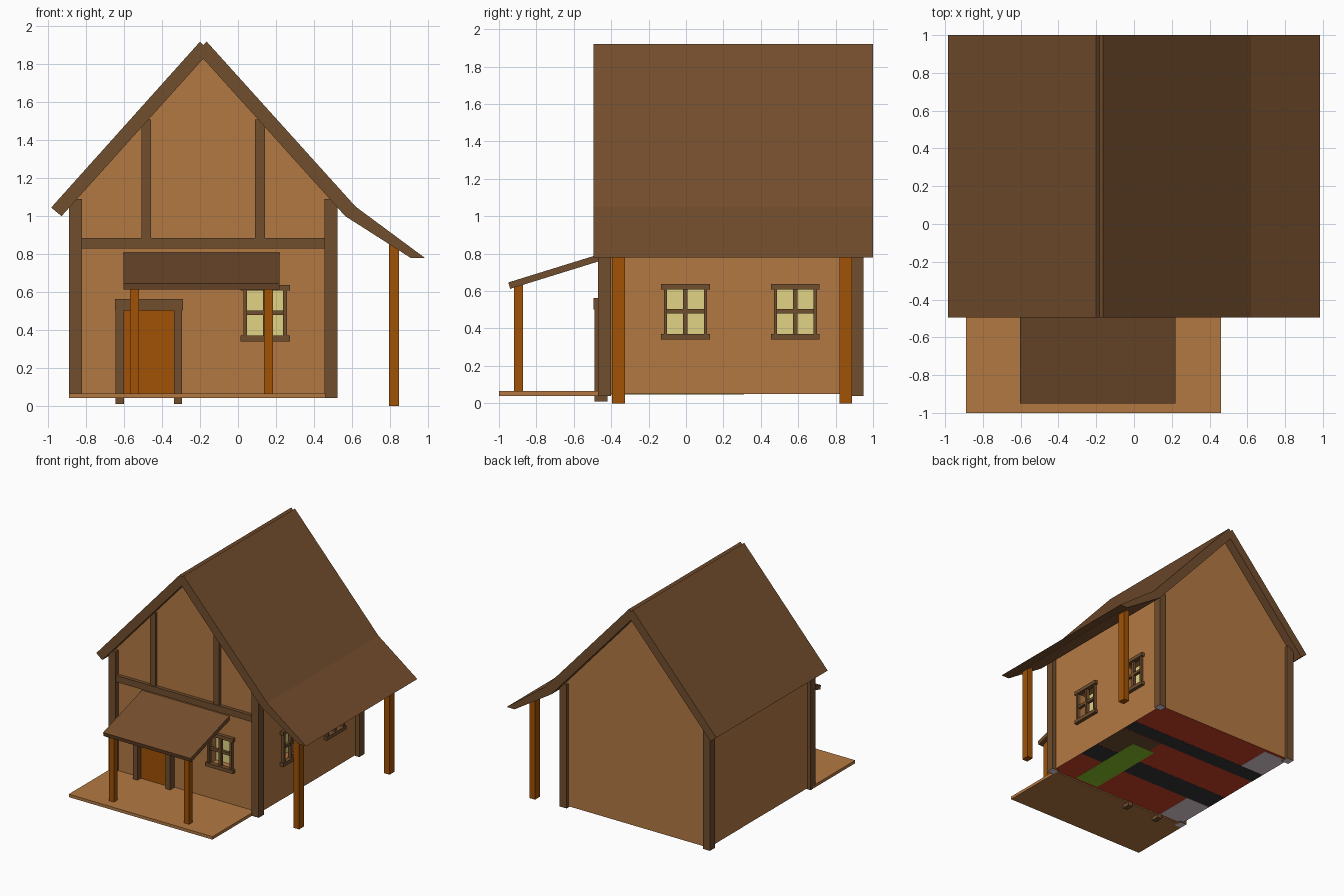
import bpy, bmesh, math

if "Cube" in bpy.data.objects:
    bpy.data.objects.remove(bpy.data.objects["Cube"])


def mat(name, r, g, b):
    lin = [((c / 255 + 0.055) / 1.055) ** 2.4 for c in (r, g, b)]
    m = bpy.data.materials.new(name)
    m.diffuse_color = (*lin, 1)
    m.use_nodes = True
    m.node_tree.nodes["Principled BSDF"].inputs["Base Color"].default_value = m.diffuse_color
    return m


WALL = mat("tan_wall", 180, 121, 67)
TRIM = mat("dark_timber", 113, 78, 45)
ROOF = mat("roof_brown", 117, 78, 46)
ORANGE = mat("orange_wood", 160, 82, 6)
PANE = mat("pale_yellow_glass", 226, 212, 134)
RED = mat("red_floor", 205, 66, 40)
BLACK = mat("black_floor", 52, 52, 52)
GREEN = mat("green_floor", 140, 195, 42)
GREY = mat("grey_floor", 228, 210, 220)


def prism(name, pts, a, b, m, axis="y", rule=None, m2=None):
    """Extrude a profile from a to b: (x, z) along y, or (y, z) along x."""
    def place(p, t):
        return (p[0], t, p[1]) if axis == "y" else (t, p[0], p[1])
    bm = bmesh.new()
    f = bm.faces.new([bm.verts.new(place(p, a)) for p in pts])
    ext = bmesh.ops.extrude_face_region(bm, geom=[f])
    for v in ext["geom"]:
        if isinstance(v, bmesh.types.BMVert):
            v.co[1 if axis == "y" else 0] = b
    bmesh.ops.recalc_face_normals(bm, faces=bm.faces)
    if rule:
        for f in bm.faces:
            f.material_index = int(rule(f.normal))
    me = bpy.data.meshes.new(name)
    bm.to_mesh(me)
    bm.free()
    me.materials.append(m)
    if m2:
        me.materials.append(m2)
    ob = bpy.data.objects.new(name, me)
    bpy.context.collection.objects.link(ob)
    return ob


def box(name, x0, x1, y0, y1, z0, z1, m, **kw):
    return prism(name, [(x0, z0), (x1, z0), (x1, z1), (x0, z1)], y0, y1, m, **kw)


def facing_down(n):
    return n.z < -0.9


# House body with a red underside
house = prism("house_walls", [(-0.86, 0.05), (0.49, 0.05), (0.49, 1.09), (-0.183, 1.84), (-0.86, 1.09)],
              -0.43, 0.925, WALL, rule=facing_down, m2=RED)

# Main roof: two pitches, notched ridge, shallower lean-to on the right
prism("main_roof", [(-0.985, 1.045), (-0.2, 1.92), (-0.183, 1.903), (-0.165, 1.92), (0.62, 1.05),
                    (0.985, 0.78), (0.91, 0.78), (0.565, 1.0), (-0.183, 1.83), (-0.93, 1.0)],
      -0.495, 1.0, ROOF, rule=lambda n: abs(n.y) > 0.9, m2=TRIM)

# Corner posts with pale feet
for sx, x in (("left", -0.89), ("right", 0.457)):
    for sy, y in (("front", -0.47), ("back", 0.88)):
        box(f"{sy}_{sx}_corner_post", x, x + 0.067, y, y + 0.07, 0.04, 1.09, TRIM,
            rule=facing_down, m2=GREY)

# Timber framing on the front gable
box("front_beam", -0.83, 0.46, -0.46, -0.42, 0.83, 0.885, TRIM)
for s, x in (("left", -0.51), ("right", 0.09)):
    box(f"{s}_gable_stud", x, x + 0.052, -0.455, -0.42, 0.88, 1.51, TRIM)

# Lean-to posts under the right eave
for s, y in (("front", -0.395), ("back", 0.82)):
    prism(f"{s}_eave_post", [(0.797, 0), (0.85, 0), (0.85, 0.84), (0.797, 0.88)],
          y, y + 0.068, ORANGE)

# Porch: deck, posts and sloping roof
box("porch_deck", -0.89, 0.46, -1.0, -0.43, 0.04, 0.065, WALL)
for s, x in (("left", -0.57), ("right", 0.137)):
    box(f"{s}_porch_post", x, x + 0.048, -0.92, -0.872, 0.06, 0.635, ORANGE)
prism("porch_roof", [(-0.94, 0.612), (-0.43, 0.77), (-0.43, 0.807), (-0.95, 0.646)],
      -0.603, 0.22, ROOF, axis="x", rule=lambda n: abs(n.x) > 0.9, m2=TRIM)

# Door and frame
box("door", -0.605, -0.33, -0.445, -0.42, 0.06, 0.51, ORANGE)
for s, x in (("left", -0.645), ("right", -0.337)):
    box(f"{s}_door_jamb", x, x + 0.043, -0.49, -0.42, 0.01, 0.51, TRIM)
box("door_lintel", -0.648, -0.29, -0.495, -0.42, 0.502, 0.563, TRIM)


def window(name, c, front, half):
    """Recessed window centred at c on the front wall or on the right wall."""
    def put(part, a, b, z0, z1, d0, d1, m):
        if front:
            return box(f"{name}_{part}", c + a, c + b, -0.43 - d1, -0.43 - d0, z0, z1, m)
        return box(f"{name}_{part}", 0.49 + d0, 0.49 + d1, c + a, c + b, z0, z1, m)

    # Opening cut into the wall
    cutter = put("cutter", -half - 0.005, half + 0.005, 0.36, 0.615, -0.08, 0.05, WALL)
    cutter.hide_render = True
    cutter.display_type = "WIRE"
    mod = house.modifiers.new(name, "BOOLEAN")
    mod.operation, mod.solver, mod.object = "DIFFERENCE", "EXACT", cutter
    # Frame, bars and glass
    for part in (("sill", -0.13, 0.13, 0.34, 0.37, -0.01, 0.03, TRIM),
                 ("header", -0.13, 0.13, 0.607, 0.637, -0.01, 0.03, TRIM),
                 ("left_jamb", -0.115, -half, 0.36, 0.61, -0.01, 0.025, TRIM),
                 ("right_jamb", half, 0.115, 0.36, 0.61, -0.01, 0.025, TRIM),
                 ("upright_bar", -0.012, 0.012, 0.36, 0.61, -0.01, 0.018, TRIM),
                 ("cross_bar", -half, half, 0.479, 0.503, -0.01, 0.016, TRIM),
                 ("glass", -half - 0.004, half + 0.004, 0.361, 0.614, -0.079, -0.072, PANE)):
        put(*part)


window("front_window", 0.143, True, 0.095)
window("side_window_front", -0.003, False, 0.098)
window("side_window_back", 0.585, False, 0.098)

# Bake the window openings, then remove the cutters
bpy.context.view_layer.update()
cut = bpy.data.meshes.new_from_object(house.evaluated_get(bpy.context.evaluated_depsgraph_get()))
house.modifiers.clear()
house.data = cut
for ob in [o for o in bpy.data.objects if o.name.endswith("_cutter")]:
    bpy.data.objects.remove(ob)

# Coloured bands seen on the underside of the floor
for name, x0, x1, y0, y1, z, m in (
        ("floor_band_front", -0.86, 0.49, -0.08, 0.12, 0.049, BLACK),
        ("floor_band_back", -0.86, 0.49, 0.46, 0.6, 0.049, BLACK),
        ("floor_patch_brown", 0.1, 0.49, 0.13, 0.45, 0.049, TRIM),
        ("floor_strip_green", 0.045, 0.27, -0.41, 0.31, 0.048, GREEN),
        ("floor_patch_grey_front", -0.86, -0.63, -0.42, -0.08, 0.049, GREY),
        ("floor_patch_grey_back", -0.86, -0.63, 0.6, 0.9, 0.049, GREY)):
    box(name, x0, x1, y0, y1, z, 0.0505, m)
